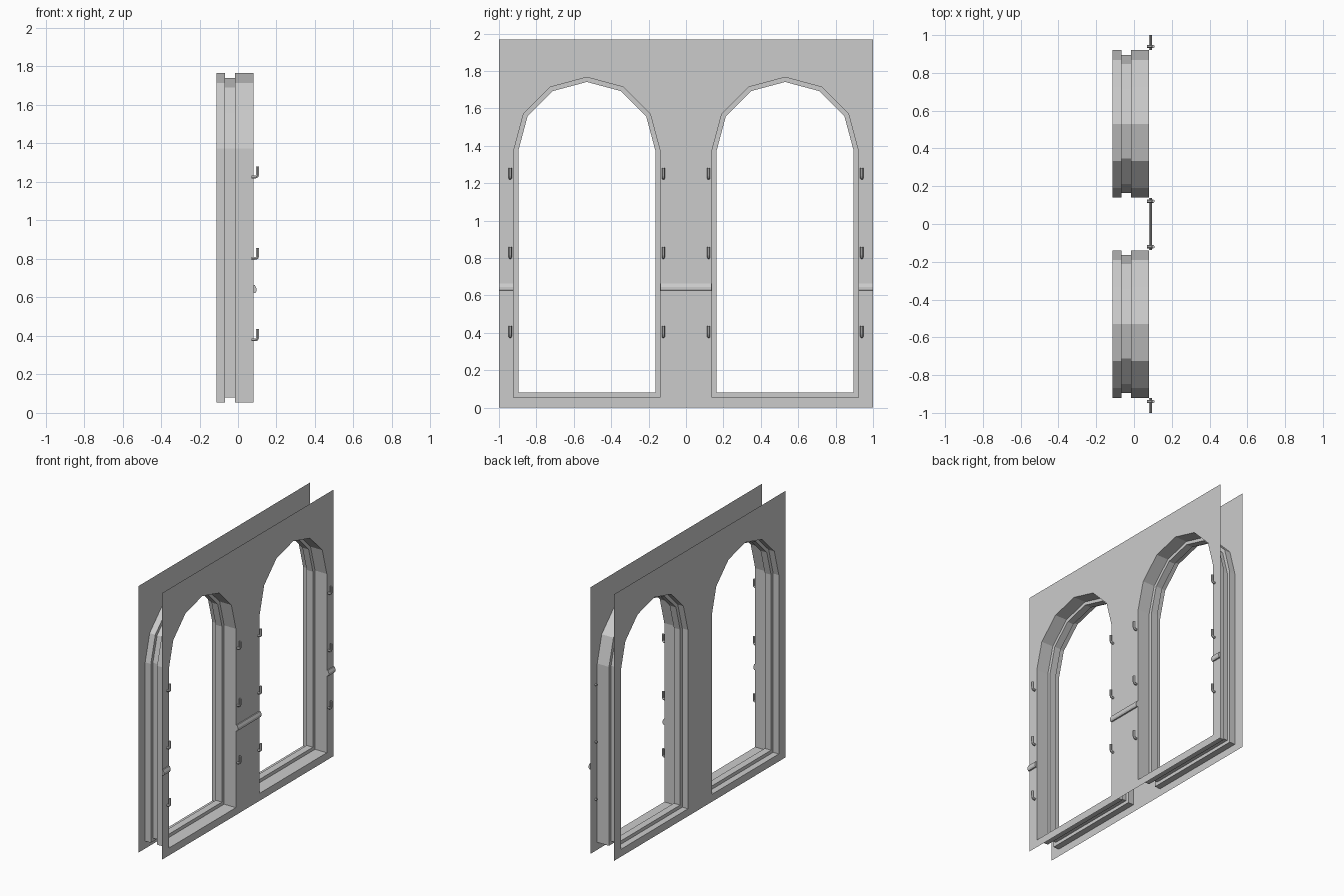
import bpy, bmesh
from math import sin, cos, pi

if "Cube" in bpy.data.objects:
    bpy.data.objects.remove(bpy.data.objects["Cube"])

XF, XB = 0.08, -0.113          # outer and inner wall faces
TOP, CY, SPRING = 1.967, 0.53, 1.375


def make(name, verts, faces, mirror=True):
    me = bpy.data.meshes.new(name)
    me.from_pydata(verts, [], faces)
    ob = bpy.data.objects.new(name, me)
    bpy.context.collection.objects.link(ob)
    if mirror:                  # the twin window lies on the other side of y = 0
        m = ob.modifiers.new("mirror", 'MIRROR')
        m.use_axis = (False, True, False)
        m.merge_threshold = 0.0005
    return ob


def arch(inset):
    """Six-segment round arch opening, from lower +y corner over to lower -y corner."""
    r, sill = 0.391 - inset, 0.055 + inset
    pts = [(CY + r, sill)]
    pts += [(CY + r * cos(pi * i / 6), SPRING + r * sin(pi * i / 6)) for i in range(7)]
    return pts + [(CY - r, sill)]


# wall sheets, each half split at the window's centre line
a = arch(0)
for name, x in (("outer_wall", XF), ("inner_wall", XB)):
    far = [(CY, 0), (1, 0), (1, TOP), (CY, TOP)] + a[4::-1] + [(CY, a[0][1])]
    near = [(0, 0), (CY, 0), (CY, a[0][1])] + a[:3:-1] + [(CY, TOP), (0, TOP)]
    pts = far + near
    fs = [list(range(len(far))), list(range(len(far), len(pts)))]
    if x == XB:
        fs = [f[::-1] for f in fs]
    ob = make(name, [(x, y, z) for y, z in pts], fs)
    bm = bmesh.new()
    bm.from_mesh(ob.data)
    bmesh.ops.remove_doubles(bm, verts=bm.verts, dist=0.0005)
    bm.to_mesh(ob.data)
    bm.free()

# window reveal with raised inner frame
steps = [(XF, 0), (-0.016, 0), (-0.016, 0.025), (-0.067, 0.025), (-0.067, 0), (XB, 0)]
n = len(a)
verts = [(x, y, z) for x, inset in steps for y, z in arch(inset)]
faces = [(k * n + i, k * n + (i + 1) % n, (k + 1) * n + (i + 1) % n, (k + 1) * n + i)
         for k in range(len(steps) - 1) for i in range(n)]
make("window_frame", verts, faces)

# moulding strips between the windows
prof = [(XF, 0.622), (0.090, 0.622), (0.096, 0.632), (0.096, 0.645), (0.088, 0.664), (XF, 0.664)]
p = len(prof)
for name, y0, y1, mir in (("centre_moulding", -0.137, 0.137, False), ("side_moulding", 0.922, 1.0, True)):
    verts = [(x, y, z) for y in (y0, y1) for x, z in prof]
    faces = [(i, i + p, (i + 1) % p + p, (i + 1) % p) for i in range(p)]
    faces += [list(range(p)), list(range(2 * p - 1, p - 1, -1))]
    make(name, verts, faces, mir)

# shutter hinge pins: L-shaped hooks beside each window
path = [(0.070, 0.008), (0.092, 0.008), (0.099, 0.011), (0.102, 0.019), (0.102, 0.063)]
for y in (-0.94, -0.121, 0.121, 0.94):
    for z in (0.372, 0.795, 1.218):
        cu = bpy.data.curves.new("hinge_pin", 'CURVE')
        cu.dimensions = '3D'
        cu.bevel_depth, cu.bevel_resolution, cu.use_fill_caps = 0.0085, 1, True
        sp = cu.splines.new('POLY')
        sp.points.add(len(path) - 1)
        for pt, (px, pz) in zip(sp.points, path):
            pt.co = (px, y, z + pz, 1)
        sp.use_smooth = False
        ob = bpy.data.objects.new("hinge_pin", cu)
        bpy.context.collection.objects.link(ob)
        bpy.context.view_layer.objects.active = ob
        bpy.ops.object.select_all(action='DESELECT')
        ob.select_set(True)
        bpy.ops.object.convert(target='MESH')
